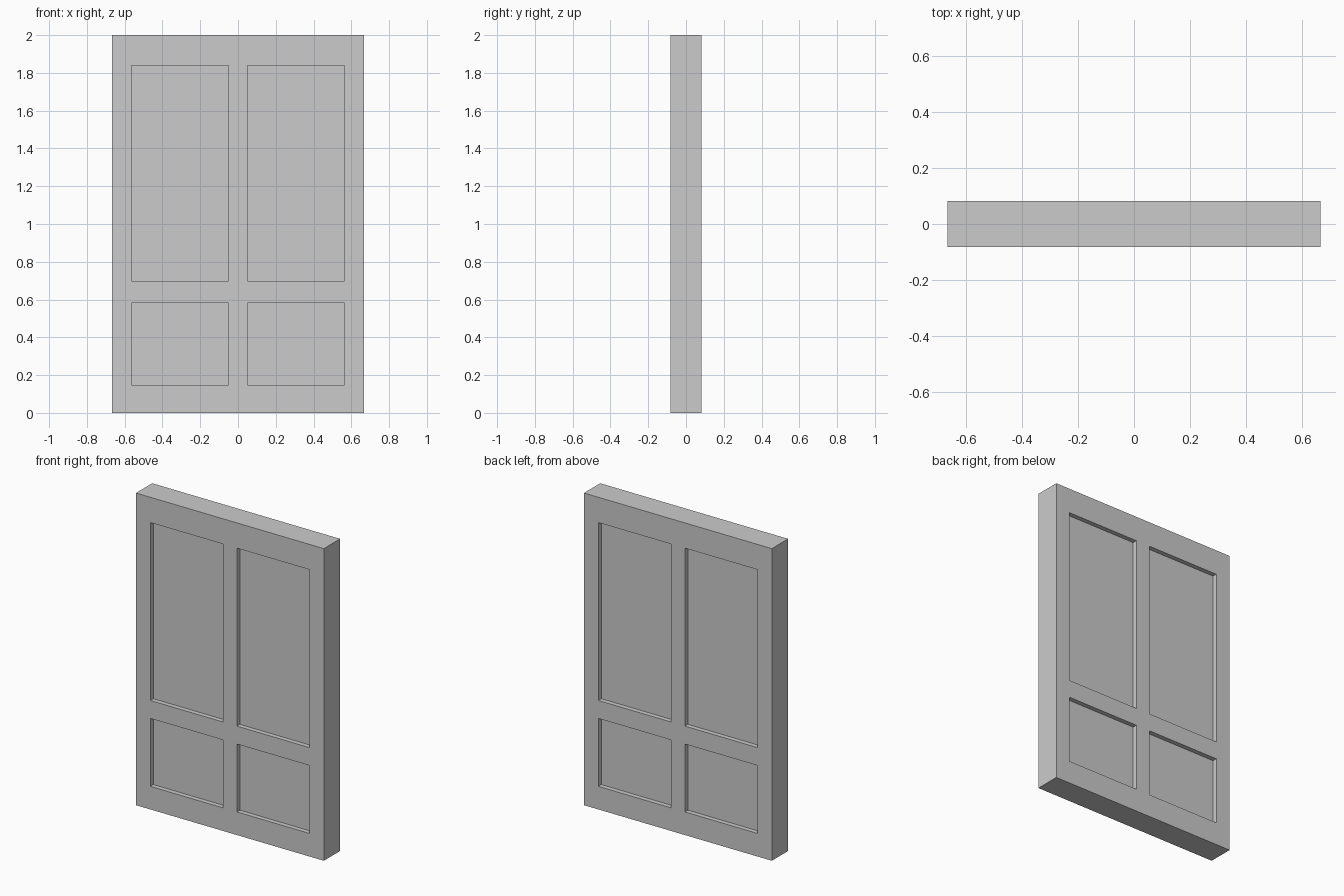
import bpy, bmesh

if "Cube" in bpy.data.objects:
    bpy.data.objects.remove(bpy.data.objects["Cube"])

HALF_W, HALF_T, HEIGHT = 0.666, 0.082, 2.0
RECESS = 0.03
X_CUTS = (-0.564, -0.05, 0.05, 0.564)      # panel edges across the door
Z_CUTS = (0.148, 0.583, 0.698, 1.838)      # panel edges up the door


def in_band(v, cuts):
    return cuts[0] < v < cuts[1] or cuts[2] < v < cuts[3]


# Solid door slab
bm = bmesh.new()
bmesh.ops.create_cube(bm, size=1)
for v in bm.verts:
    v.co = (v.co.x * 2 * HALF_W, v.co.y * 2 * HALF_T, (v.co.z + 0.5) * HEIGHT)

# Loop cuts along the stiles and rails
cuts = [((x, 0, 0), (1, 0, 0)) for x in X_CUTS] + [((0, 0, z), (0, 0, 1)) for z in Z_CUTS]
for co, no in cuts:
    bmesh.ops.bisect_plane(bm, geom=bm.verts[:] + bm.edges[:] + bm.faces[:],
                           plane_co=co, plane_no=no)
bm.normal_update()

# Recessed panels, front and back
panels = []
for f in bm.faces:
    c = f.calc_center_median()
    if abs(f.normal.y) > 0.9 and in_band(c.x, X_CUTS) and in_band(c.z, Z_CUTS):
        panels.append(f)
bmesh.ops.inset_individual(bm, faces=panels, thickness=0, depth=-RECESS)
bmesh.ops.recalc_face_normals(bm, faces=bm.faces[:])

mesh = bpy.data.meshes.new("panelled_door")
bm.to_mesh(mesh)
bm.free()
bpy.context.collection.objects.link(bpy.data.objects.new("panelled_door", mesh))
